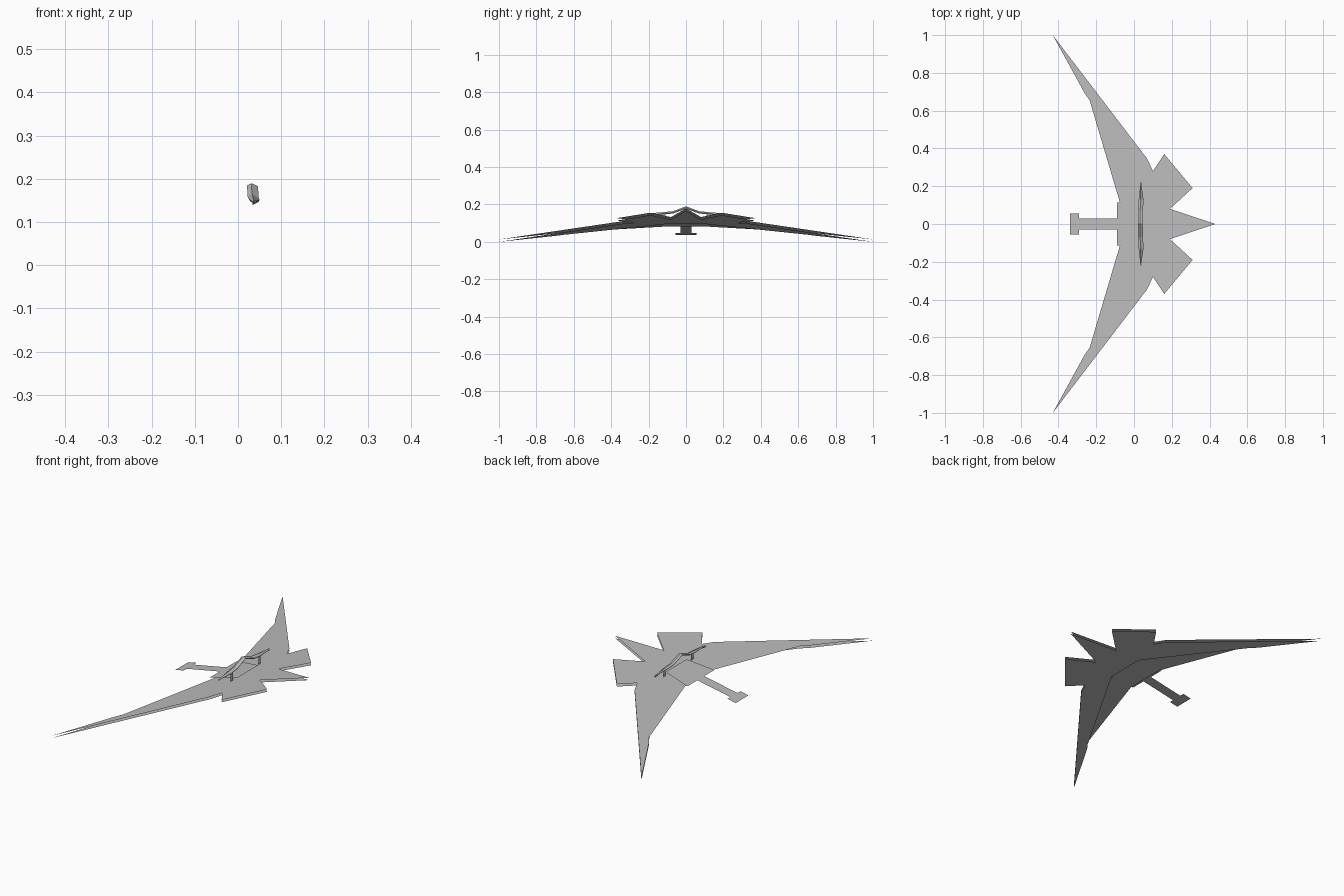
import bpy, bmesh

cube = bpy.data.objects.get("Cube")
if cube:
    bpy.data.objects.remove(cube, do_unlink=True)

grey = bpy.data.materials.new("light_grey")
grey.use_nodes = True
colour = (0.5, 0.5, 0.5, 1)
grey.diffuse_color = colour
grey.node_tree.nodes["Principled BSDF"].inputs["Base Color"].default_value = colour

SLOPE = 0.193  # every flat sheet rises at this rate towards the tail


def make_object(name, bm):
    mesh = bpy.data.meshes.new(name)
    bm.to_mesh(mesh)
    bm.free()
    mesh.materials.append(grey)
    obj = bpy.data.objects.new(name, mesh)
    bpy.context.collection.objects.link(obj)
    return obj


def sheet(name, half, height, up=True):
    """Flat tilted sheet from the +y half of its outline, mirrored across y = 0."""
    outline = half + [(x, -y) for x, y in reversed(half) if y > 0]
    bm = bmesh.new()
    face = bm.faces.new([bm.verts.new((x, y, height + SLOPE * x)) for x, y in outline])
    face.normal_update()
    if (face.normal.z > 0) != up:
        face.normal_flip()
    bmesh.ops.triangulate(bm, faces=[face])
    return make_object(name, bm)


# Wings and three-pointed tail fan
wing_tip = [(-0.235, 0.655), (-0.26, 0.69), (-0.43, 1.0), (0.07, 0.345)]
tail_fan = [(0.10, 0.28), (0.16, 0.37), (0.31, 0.19), (0.19, 0.08), (0.43, 0.0)]
sheet("upper_wing_and_tail", [(-0.075, 0.115)] + wing_tip + tail_fan, 0.096)
sheet("lower_wing_and_tail", [(0.06, 0.11)] + wing_tip + tail_fan, 0.083, up=False)

# Head, neck and central body
sheet("body_neck_and_head",
      [(-0.34, 0.055), (-0.29, 0.055), (-0.29, 0.03), (-0.09, 0.03),
       (-0.09, 0.115), (-0.07, 0.115), (0.06, 0.09)], 0.103)

# Arched spoiler: front edge, ridge and rear edge at each station
stations = [(0.0, 0.021, 0.046, 0.190), (0.07, 0.022, 0.048, 0.164),
            (0.13, 0.025, 0.050, 0.158), (0.22, 0.035, 0.037, 0.151)]
stations = [(-y, a, b, z) for y, a, b, z in reversed(stations[1:])] + stations
bm = bmesh.new()
rows = []
for y, front, rear, z in stations:
    ridge = front + 0.4 * (rear - front)
    rows.append([bm.verts.new(p) for p in
                 ((front, y, z - 0.005), (ridge, y, z), (rear, y, z - 0.007))])
for r, s in zip(rows, rows[1:]):
    for i in range(2):
        bm.faces.new((r[i], r[i + 1], s[i + 1], s[i]))
bmesh.ops.recalc_face_normals(bm, faces=bm.faces)
if sum(f.normal.z for f in bm.faces) < 0:
    bmesh.ops.reverse_faces(bm, faces=bm.faces)
spoiler = make_object("arched_spoiler", bm)
solid = spoiler.modifiers.new("thickness", "SOLIDIFY")
solid.thickness = 0.006
solid.offset = -1

# Thin struts holding the spoiler
for side, label in ((1, "left"), (-1, "right")):
    bm = bmesh.new()
    corners = ((0.11, 0.10), (0.13, 0.10), (0.13, 0.152), (0.11, 0.152))
    bm.faces.new([bm.verts.new((0.046, side * y, z)) for y, z in corners])
    make_object("spoiler_strut_" + label, bm)
